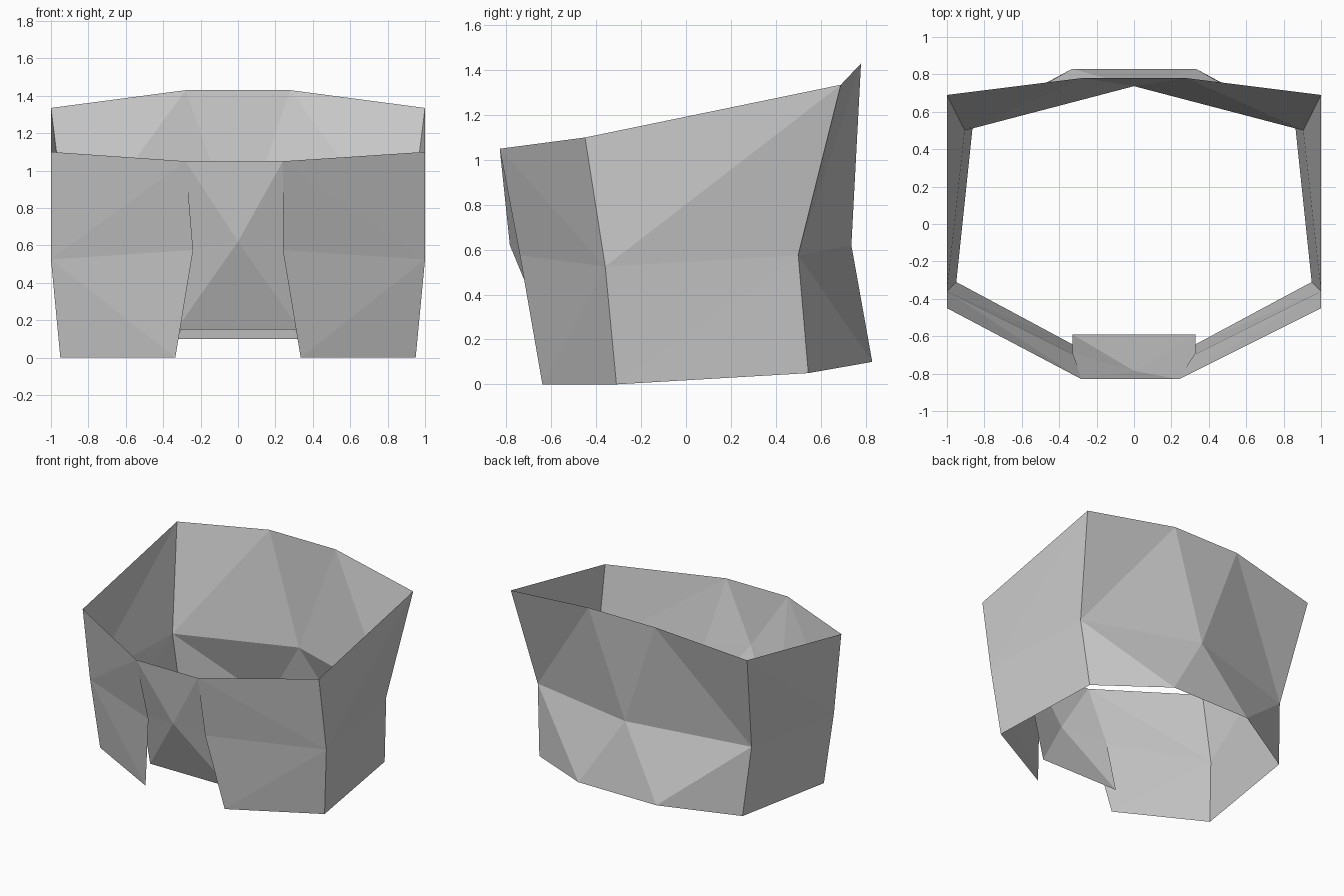
import bpy
from mathutils import Vector

old = bpy.data.objects.get("Cube")
if old:
    bpy.data.objects.remove(old, do_unlink=True)

# One plain grey for the whole folded shell
grey = bpy.data.materials.new("plain_grey")
grey.use_nodes = True
colour = (0.6, 0.6, 0.6, 1)
grey.diffuse_color = colour
grey.node_tree.nodes["Principled BSDF"].inputs["Base Color"].default_value = colour

# Corner points of the model's left half (+x); a leading "-" means mirrored
POINTS = {
    "flap_top": (0.26, -0.83, 1.05),
    "flap_mid": (0.24, -0.74, 0.575),
    "flap_hem": (0.335, -0.64, 0),
    "front_top": (1, -0.45, 1.10),
    "front_mid": (1, -0.36, 0.525),
    "front_hem": (0.95, -0.31, 0),
    "rear_top": (1, 0.69, 1.335),
    "rear_mid": (0.905, 0.50, 0.575),
    "rear_hem": (0.86, 0.545, 0.05),
    "back_top": (0.28, 0.78, 1.43),
    "back_centre": (0, 0.737, 0.62),
    "back_hem": (0.33, 0.83, 0.10),
    "panel_centre": (0, -0.785, 0.62),
    "panel_mid": (0.33, -0.69, 0.57),
    "panel_hem": (0.33, -0.59, 0.15),
}


def point(name):
    key = name.lstrip("-")
    p = Vector(POINTS[key])
    if name.startswith("-"):
        p.x = -p.x
    if key == "flap_top":
        p.x -= 0.02      # the front opening sits slightly off centre
    return p


def flip(name):
    return name[1:] if name.startswith("-") else "-" + name


def mirrored(faces):
    """Mirror faces across x, keeping the outside facing out."""
    return [" ".join(flip(n) for n in reversed(f.split())) for f in faces]


def sheet(name, faces):
    """Make one thin sheet from faces written as corner names."""
    names, polys = [], []
    for face in faces:
        # centre points are shared by both halves
        corners = [n.lstrip("-") if "centre" in n else n for n in face.split()]
        for n in corners:
            if n not in names:
                names.append(n)
        polys.append([names.index(n) for n in corners])
    mesh = bpy.data.meshes.new(name)
    mesh.from_pydata([point(n) for n in names], [], polys)
    mesh.materials.append(grey)
    mesh.update()
    obj = bpy.data.objects.new(name, mesh)
    bpy.context.collection.objects.link(obj)
    return obj


# Side walls
side = [
    "front_hem rear_hem rear_mid",
    "front_hem rear_mid front_mid",
    "front_mid rear_mid rear_top",
    "front_mid rear_top front_top",
]
# Front flaps, free along their inner edge
flap = [
    "flap_hem front_hem front_mid",
    "flap_hem front_mid flap_mid",
    "flap_mid front_mid flap_top",
    "front_mid front_top flap_top",
]
for label, prepare in (("left", list), ("right", mirrored)):
    sheet(label + "_side", prepare(side))
    sheet(label + "_front_flap", prepare(flap))

# Raised back wall, creased to its centre point
back = [
    "rear_hem back_hem rear_mid",
    "rear_mid back_hem back_centre",
    "rear_mid back_centre back_top",
    "rear_mid back_top rear_top",
]
sheet("back_wall", back + mirrored(back) + [
    "back_hem -back_hem back_centre",
    "back_centre -back_top back_top",
])

# Centre panel hanging behind the flaps
panel = [
    "panel_centre panel_hem panel_mid",
    "panel_centre panel_mid flap_top",
]
sheet("front_centre_panel", panel + mirrored(panel) + [
    "-panel_hem panel_hem panel_centre",
    "panel_centre flap_top -flap_top",
])
